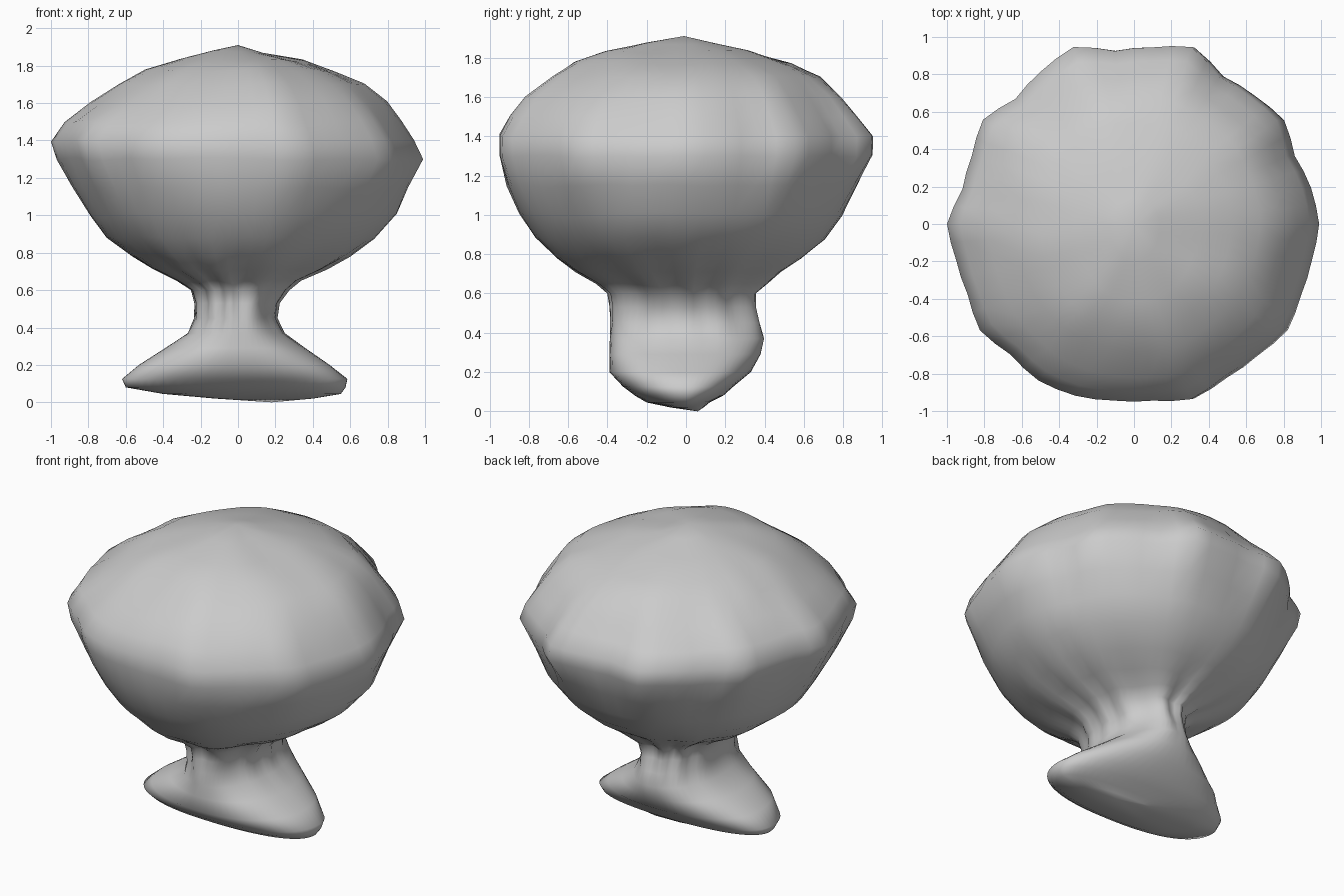
import bpy, bmesh, math
from mathutils import Vector, noise

SEGS = 60

# cross-sections: height, left x, right x, front y, back y
RINGS = [
    (0.02, -0.12, 0.40, -0.08, 0.09),
    (0.045, -0.40, 0.55, -0.20, 0.12),
    (0.08, -0.60, 0.575, -0.26, 0.19),
    (0.125, -0.62, 0.585, -0.32, 0.24),
    (0.20, -0.53, 0.49, -0.39, 0.33),
    (0.29, -0.39, 0.36, -0.39, 0.38),
    (0.37, -0.27, 0.25, -0.39, 0.40),
    (0.45, -0.24, 0.21, -0.39, 0.38),
    (0.53, -0.24, 0.22, -0.39, 0.36),
    (0.60, -0.26, 0.27, -0.40, 0.36),
    (0.65, -0.34, 0.33, -0.46, 0.42),
    (0.71, -0.47, 0.47, -0.57, 0.49),
    (0.78, -0.58, 0.60, -0.67, 0.60),
    (0.88, -0.71, 0.74, -0.77, 0.72),
    (1.00, -0.80, 0.85, -0.85, 0.81),
    (1.15, -0.89, 0.92, -0.92, 0.88),
    (1.30, -0.97, 1.00, -0.95, 0.95),
    (1.40, -1.00, 0.95, -0.95, 0.95),
    (1.50, -0.93, 0.88, -0.90, 0.88),
    (1.60, -0.79, 0.80, -0.83, 0.80),
    (1.70, -0.65, 0.68, -0.69, 0.69),
    (1.77, -0.50, 0.53, -0.57, 0.55),
    (1.83, -0.31, 0.36, -0.42, 0.32),
    (1.875, -0.13, 0.14, -0.21, 0.14),
]

# lumpy crown outline seen from above: radius every 12 degrees
OUTLINE = [.99, .965, .93, .975, .94, .92, 1.0, .95, .93, 1.0,
           .955, .92, .98, .94, .935, 1.0, .97, .965, 1.0, .96,
           .98, .97, .95, .95, .99, .96, .965, 1.0, .97, .97]


def outline_ratio(a):
    t = a / math.radians(12)
    i = int(t) % 30
    r = OUTLINE[i] + (OUTLINE[(i + 1) % 30] - OUTLINE[i]) * (t - int(t))
    return r * math.hypot(math.cos(a), math.sin(a) / 0.95)


def section_point(ring, a):
    z, xl, xr, yf, yb = ring
    c, s = math.cos(a), math.sin(a)
    # slightly boxy foot
    foot = max(0, min(1, (0.4 - z) / 0.2))
    k = 1 + 0.05 * foot * math.sin(2 * a) ** 2
    # gathered pleats, strongest around the tied neck
    tie = math.exp(-((z - 0.60) / 0.16) ** 2)
    k += tie * (0.05 * math.sin(11 * a + 1.5 * math.sin(3 * a) + 2 * z) - 0.025)
    # crown lumps follow the outline most at the widest height
    crown = min(1, max(0, (z - 0.65) / 0.35))
    wide = math.exp(-((z - 1.37) / 0.28) ** 2)
    k += wide * (outline_ratio(a) - 1)
    p = Vector(((xr if c > 0 else -xl) * c, (yb if s > 0 else -yf) * s, z))
    small = noise.noise(p * 3.5 + Vector((9, 2, 5)))
    k += crown * (1 - wide) * (0.03 * small - 0.012)
    return Vector((p.x * k, p.y * k, z + crown * 0.02 * small))


# one continuous cloth skin: foot, tied neck and stuffed crown
bm = bmesh.new()
loops = [[bm.verts.new(section_point(r, 2 * math.pi * i / SEGS))
          for i in range(SEGS)] for r in RINGS]
for lo, hi in zip(loops, loops[1:]):
    for i in range(SEGS):
        j = (i + 1) % SEGS
        bm.faces.new((lo[i], lo[j], hi[j], hi[i]))

# close the keel underneath and the peak on top
keel = bm.verts.new((0.18, 0.06, 0))
peak = bm.verts.new((0, -0.01, 1.91))
for i in range(SEGS):
    j = (i + 1) % SEGS
    bm.faces.new((keel, loops[0][j], loops[0][i]))
    bm.faces.new((peak, loops[-1][i], loops[-1][j]))

bmesh.ops.recalc_face_normals(bm, faces=bm.faces)
for f in bm.faces:
    f.smooth = True
mesh = bpy.data.meshes.new("tied_sack")
bm.to_mesh(mesh)
bm.free()
bpy.context.collection.objects.link(bpy.data.objects.new("tied_sack", mesh))
